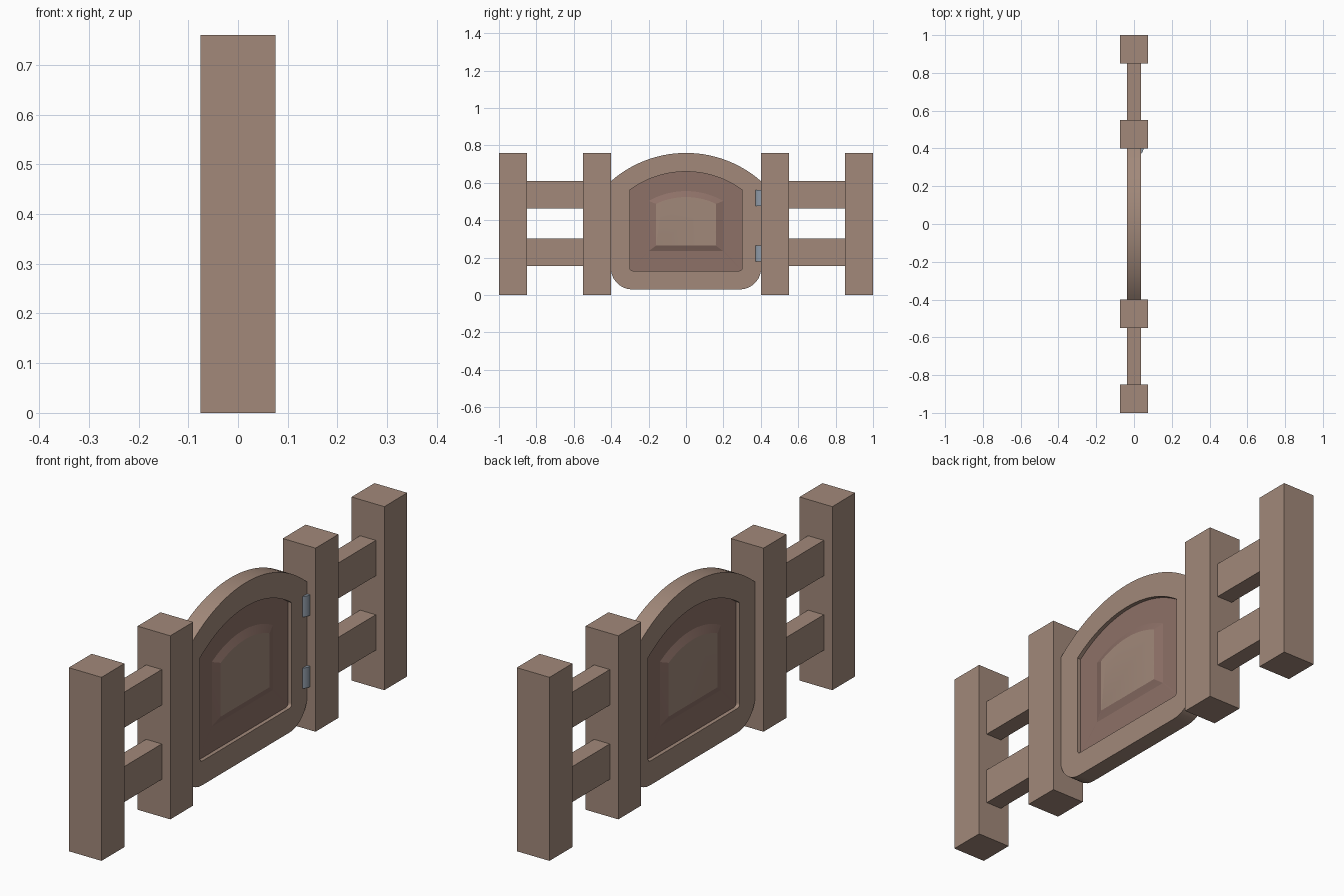
import bpy, bmesh
from math import pi, sin, cos, asin, sqrt, radians

if "Cube" in bpy.data.objects:
    bpy.data.objects.remove(bpy.data.objects["Cube"])


def material(name, color):
    m = bpy.data.materials.new(name)
    m.diffuse_color = (*color, 1)
    m.use_nodes = True
    m.node_tree.nodes["Principled BSDF"].inputs["Base Color"].default_value = m.diffuse_color
    return m


wood = material("wood", (0.36, 0.25, 0.195))
panel_wood = material("panel_wood", (0.27, 0.165, 0.137))
steel = material("steel", (0.27, 0.32, 0.38))


def finish(bm, name, mats, smooth=True):
    bmesh.ops.recalc_face_normals(bm, faces=bm.faces)
    me = bpy.data.meshes.new(name)
    bm.to_mesh(me)
    bm.free()
    ob = bpy.data.objects.new(name, me)
    bpy.context.collection.objects.link(ob)
    for m in mats:
        me.materials.append(m)
    if smooth:
        bpy.ops.object.select_all(action='DESELECT')
        ob.select_set(True)
        bpy.context.view_layer.objects.active = ob
        bpy.ops.object.shade_smooth_by_angle(angle=radians(15))
    return ob


def box(name, x, y0, y1, z0, z1):
    bm = bmesh.new()
    bmesh.ops.create_cube(bm, size=1)
    for v in bm.verts:
        v.co = (v.co.x * 2 * x, y0 + (v.co.y + 0.5) * (y1 - y0), z0 + (v.co.z + 0.5) * (z1 - z0))
    return finish(bm, name, [wood], False)


ARC_Z = 0.152  # shared centre of all the arched tops


def outline(half, bottom, radius, corner, n_arc=28, n_corner=9):
    """Arched shape in y-z: curved top, straight sides, rounded lower corners."""
    pts = []
    a = asin(half / radius)
    for i in range(n_arc + 1):
        t = a - 2 * a * i / n_arc
        pts.append((radius * sin(t), ARC_Z + radius * cos(t)))
    for cy, start in ((-half + corner, pi), (half - corner, 1.5 * pi)):
        for i in range(n_corner + 1):
            t = start + 0.5 * pi * i / n_corner
            pts.append((cy + corner * cos(t), bottom + corner + corner * sin(t)))
    return pts


def loop(bm, pts, x):
    return [bm.verts.new((x, y, z)) for y, z in pts]


def bridge(bm, a, b, mat=0):
    n = len(a)
    for i in range(n):
        j = (i + 1) % n
        bm.faces.new((a[i], a[j], b[j], b[i])).material_index = mat


# fence posts and rails on both sides
for s, side in ((-1, "left"), (1, "right")):
    for label, a, b in (("gate_post", 0.40, 0.55), ("end_post", 0.85, 1.0)):
        y0, y1 = sorted((s * a, s * b))
        box(f"{side}_{label}", 0.075, y0, y1, 0, 0.76)
    y0, y1 = sorted((s * 0.55, s * 0.85))
    for label, z in (("lower_rail", 0.155), ("upper_rail", 0.463)):
        box(f"{side}_{label}", 0.036, y0, y1, z, z + 0.147)

# gate frame: closed ring between outer and inner arched outlines
outer = outline(0.402, 0.03, 0.608, 0.115)
inner = outline(0.30, 0.13, 0.508, 0.015)
bm = bmesh.new()
rings = [loop(bm, outer, -0.036), loop(bm, outer, 0.036),
         loop(bm, inner, 0.036), loop(bm, inner, -0.036)]
for i in range(4):
    bridge(bm, rings[i], rings[(i + 1) % 4])
finish(bm, "gate_frame", [wood])

# gate panel: recessed board with a raised, bevelled field on both sides
field_base = outline(0.20, 0.235, 0.404, 0.002)
field_top = outline(0.16, 0.265, 0.372, 0.002)
edge = outline(0.301, 0.129, 0.509, 0.015)
bm = bmesh.new()
rings = [loop(bm, p, x) for p, x in (
    (field_top, -0.033), (field_base, -0.020), (edge, -0.020),
    (edge, 0.020), (field_base, 0.020), (field_top, 0.033))]
for a, b in zip(rings, rings[1:]):
    bridge(bm, a, b, 1)
bm.faces.new(rings[0])
bm.faces.new(rings[-1])
finish(bm, "gate_panel", [wood, panel_wood])

# hinge barrels at the right-hand edge
for label, z in (("lower_hinge", 0.222), ("upper_hinge", 0.518)):
    bm = bmesh.new()
    bmesh.ops.create_cone(bm, cap_ends=True, segments=32, radius1=0.038,
                          radius2=0.038, depth=0.085)
    bmesh.ops.translate(bm, verts=bm.verts, vec=(0.012, 0.40, z))
    finish(bm, label, [steel])
